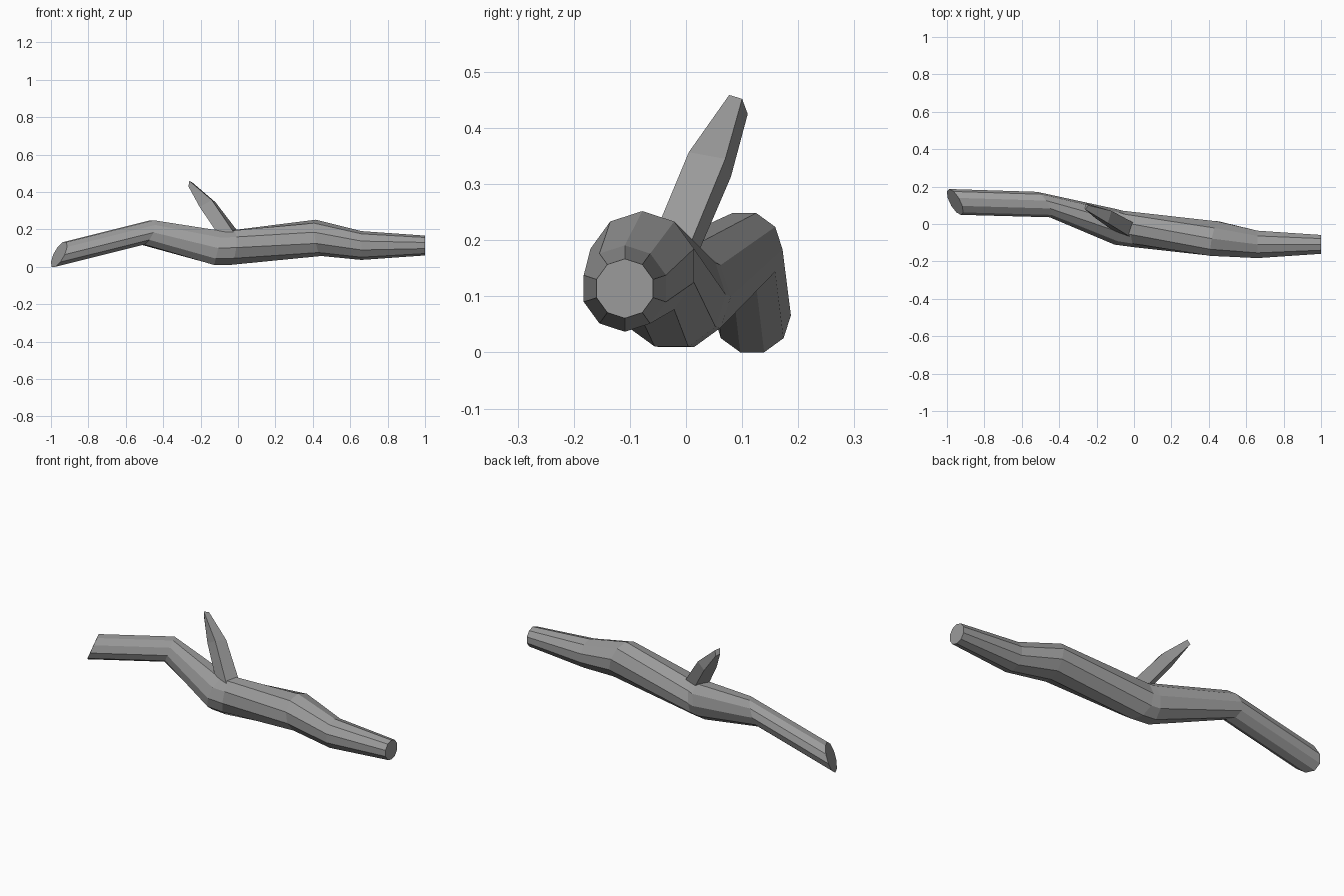
import bpy
import bmesh
from math import cos, sin, radians
from mathutils import Vector

cube = bpy.data.objects.get("Cube")
if cube:
    bpy.data.objects.remove(cube, do_unlink=True)

# One flat grey material for the whole piece
bark = bpy.data.materials.new("grey_bark")
bark.use_nodes = True
GREY = (0.33, 0.33, 0.33, 1)
bark.diffuse_color = GREY
shader = bark.node_tree.nodes["Principled BSDF"]
shader.inputs["Base Color"].default_value = GREY
shader.inputs["Roughness"].default_value = 0.9


def loft(name, rings):
    """Skin a list of equal-length point rings and cap both ends."""
    bm = bmesh.new()
    loops = [[bm.verts.new(p) for p in ring] for ring in rings]
    n = len(loops[0])
    for a, b in zip(loops, loops[1:]):
        for i in range(n):
            j = (i + 1) % n
            bm.faces.new((a[i], a[j], b[j], b[i]))
    bm.faces.new(loops[0])
    bm.faces.new(loops[-1])
    bmesh.ops.recalc_face_normals(bm, faces=bm.faces[:])
    mesh = bpy.data.meshes.new(name)
    bm.to_mesh(mesh)
    bm.free()
    mesh.materials.append(bark)
    obj = bpy.data.objects.new(name, mesh)
    bpy.context.collection.objects.link(obj)
    return obj


def log_ring(centre, radius, lean_y, lean_z, twist):
    """Ten-sided ring across x, slanted by its leans."""
    ring = []
    for i in range(10):
        a = radians(90 + twist + 36 * i)
        dy, dz = radius * cos(a), radius * sin(a)
        ring.append(Vector(centre) + Vector((lean_y * dy + lean_z * dz, dy, dz)))
    return ring


# Crooked log: centre, radius, slant along y and z, twist
loft("log", [log_ring(*r) for r in (
    ((-0.957, 0.118, 0.066), 0.069, -0.45, 0.45, -18),
    ((-0.485, 0.104, 0.184), 0.068, -0.50, 0.40, -18),
    ((-0.10, -0.015, 0.10), 0.095, 0.05, 0.28, -18),
    ((-0.035, -0.026, 0.103), 0.097, -0.27, 0.10, -18),
    ((0.43, -0.078, 0.155), 0.097, 0.20, -0.15, 0),
    ((0.66, -0.109, 0.114), 0.077, 0.0, 0.0, 0),
    ((1.0, -0.109, 0.114), 0.053, 0.0, 0.0, 0),
)])

# Four-sided side branch, rooted inside the log
loft("side_branch", [
    [(-0.01, -0.075, 0.165), (0.01, 0.0, 0.175), (-0.05, 0.01, 0.15), (-0.09, -0.05, 0.15)],
    [(-0.14, 0.005, 0.357), (-0.12, 0.07, 0.345), (-0.165, 0.08, 0.313), (-0.205, 0.03, 0.32)],
    [(-0.26, 0.077, 0.459), (-0.245, 0.10, 0.452), (-0.255, 0.11, 0.425), (-0.265, 0.085, 0.43)],
])
